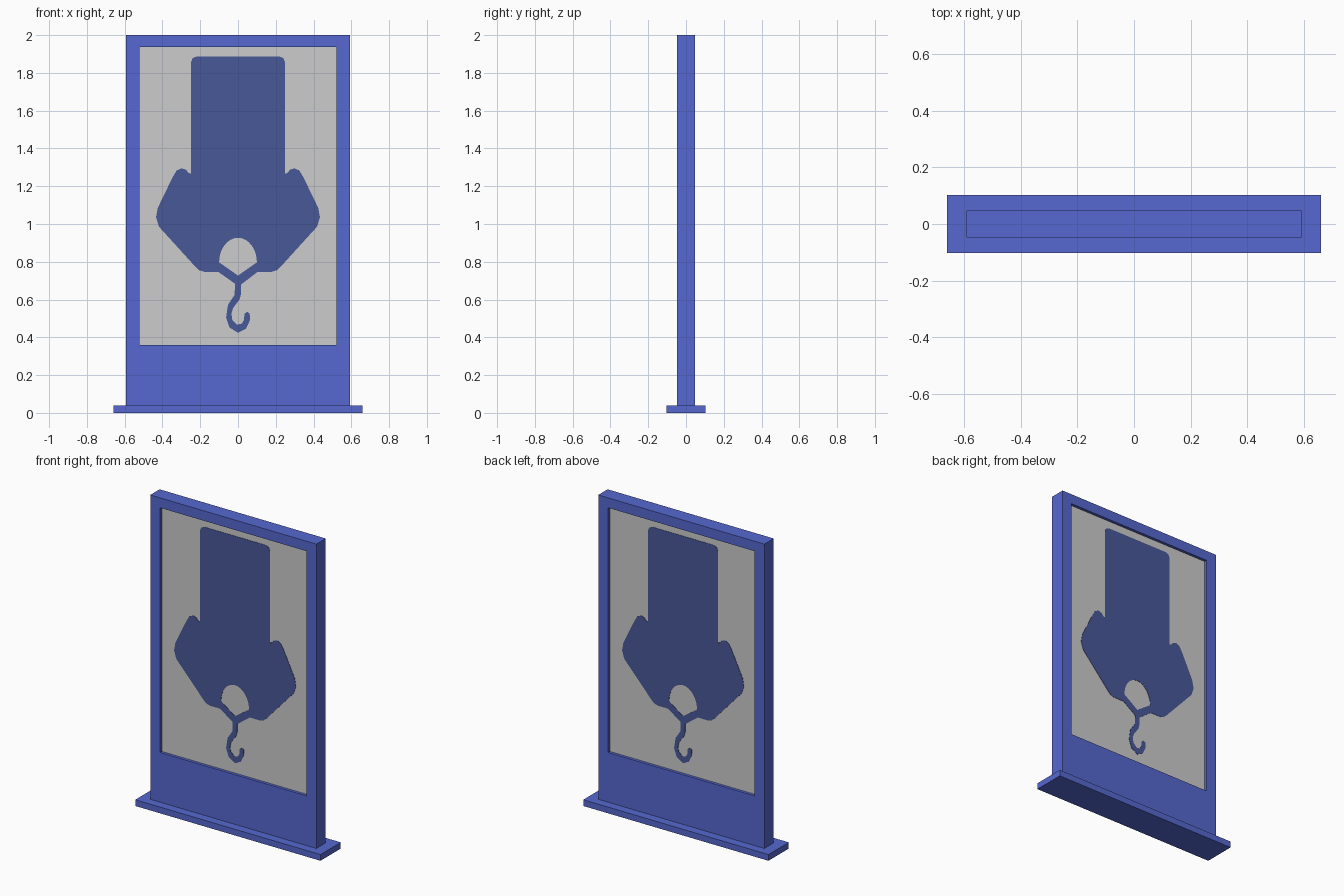
import bpy, bmesh, math

if "Cube" in bpy.data.objects:
    bpy.data.objects.remove(bpy.data.objects["Cube"])


def material(name, rgb):
    def lin(c):
        c /= 255
        return c / 12.92 if c <= 0.04045 else ((c + 0.055) / 1.055) ** 2.4
    m = bpy.data.materials.new(name)
    m.diffuse_color = (*[lin(c) for c in rgb], 1)
    m.use_nodes = True
    m.node_tree.nodes["Principled BSDF"].inputs["Base Color"].default_value = m.diffuse_color
    return m


blue = material("blue_paint", (86, 104, 208))
dark_blue = material("dark_blue_print", (72, 88, 153))
grey = material("light_grey", (204, 204, 204))


def rect(x0, x1, z0, z1):
    return [(x0, z0), (x1, z0), (x1, z1), (x0, z1)]


def flat_shape(name, loops, depth, mat, y=0.0, turn=0.0):
    """Upright plate from outlines in x/z; inner loops become holes."""
    cu = bpy.data.curves.new(name + "_outline", 'CURVE')
    cu.dimensions = '2D'
    cu.fill_mode = 'BOTH'
    cu.extrude = depth / 2
    for pts in loops:
        sp = cu.splines.new('POLY')
        sp.points.add(len(pts) - 1)
        for p, (x, z) in zip(sp.points, pts):
            p.co = (x, z, 0, 1)
        sp.use_cyclic_u = True
    tmp = bpy.data.objects.new(name + "_outline", cu)
    bpy.context.collection.objects.link(tmp)
    me = bpy.data.meshes.new_from_object(
        tmp.evaluated_get(bpy.context.evaluated_depsgraph_get()))
    bpy.data.objects.remove(tmp)
    bm = bmesh.new()
    bm.from_mesh(me)
    bmesh.ops.remove_doubles(bm, verts=bm.verts, dist=1e-5)
    bmesh.ops.recalc_face_normals(bm, faces=bm.faces)
    for f in bm.faces:
        f.smooth = False
        f.material_index = 0
    bm.to_mesh(me)
    bm.free()
    me.materials.clear()
    me.materials.append(mat)
    ob = bpy.data.objects.new(name, me)
    ob.location.y = y
    ob.rotation_euler = (math.pi / 2, 0, turn)
    bpy.context.collection.objects.link(ob)
    return ob


# Foot, frame and recessed panel
flat_shape("base_plate", [rect(-0.66, 0.66, 0, 0.04)], 0.206, blue)
flat_shape("frame", [rect(-0.592, 0.592, 0.04, 2.0),
                     rect(-0.522, 0.522, 0.36, 1.936)], 0.095, blue)
flat_shape("panel", [rect(-0.522, 0.522, 0.36, 1.936)], 0.058, grey)

# Right half of the printed silhouette, top to bottom
half = [(0.22, 1.887), (0.24, 1.878), (0.25, 1.855), (0.25, 1.267),
        (0.262, 1.27), (0.275, 1.287), (0.30, 1.295), (0.325, 1.283),
        (0.345, 1.25), (0.425, 1.085), (0.434, 1.035), (0.418, 0.985),
        (0.225, 0.773), (0.205, 0.755), (0.18, 0.747), (0.105, 0.747)]
# Hook hanging below, from right side round to left
hook = [(0.016, 0.68), (0.016, 0.63), (0.008, 0.60), (-0.026, 0.555),
        (-0.035, 0.525), (-0.030, 0.492), (-0.005, 0.467), (0.02, 0.472),
        (0.032, 0.493), (0.034, 0.525), (0.048, 0.535), (0.062, 0.527),
        (0.063, 0.49), (0.042, 0.445), (0.0, 0.424), (-0.045, 0.452),
        (-0.063, 0.505), (-0.053, 0.573), (-0.018, 0.625), (-0.016, 0.684)]
outline = half + hook + [(-x, z) for x, z in reversed(half)]
# Domed opening above the hook
opening = [(0.1 * math.cos(math.pi * i / 16), 0.797 + 0.13 * math.sin(math.pi * i / 16))
           for i in range(17)] + [(0.0, 0.727)]

# Printed on both sides
flat_shape("front_print", [outline, opening], 0.004, dark_blue, -0.029)
flat_shape("back_print", [outline, opening], 0.004, dark_blue, 0.029, math.pi)
